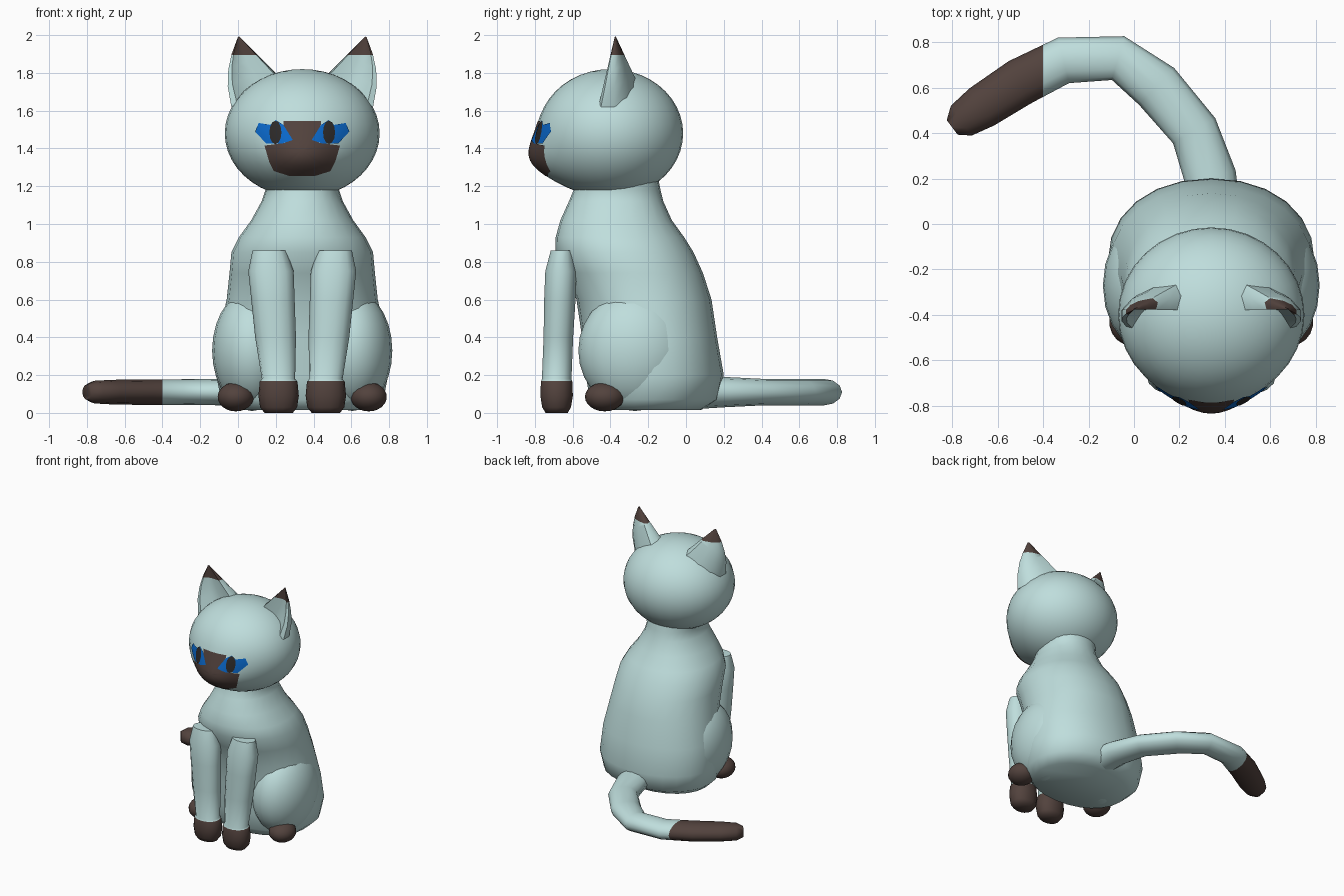
import bpy, bmesh, math
from mathutils import Vector

if "Cube" in bpy.data.objects:
    bpy.data.objects.remove(bpy.data.objects["Cube"])

CX = 0.34                      # the cat sits off-centre, its tail sweeps to -x


def material(name, rgb):
    m = bpy.data.materials.new(name)
    m.diffuse_color = (*rgb, 1)
    m.use_nodes = True
    m.node_tree.nodes["Principled BSDF"].inputs["Base Color"].default_value = m.diffuse_color
    return m


FUR = material("pale fur", (0.52, 0.73, 0.72))
BROWN = material("dark brown fur", (0.085, 0.055, 0.047))
BLUE = material("blue iris", (0.003, 0.14, 0.6))
BLACK = material("dark pupil", (0.026, 0.023, 0.022))


def finish(bm, name, mat, cut=None, angle=60):
    """Make the object; cut=(point, normal) paints the far side of a plane brown."""
    bmesh.ops.recalc_face_normals(bm, faces=bm.faces)
    if cut:
        co, no = Vector(cut[0]), Vector(cut[1])
        geom = bm.verts[:] + bm.edges[:] + bm.faces[:]
        bmesh.ops.bisect_plane(bm, geom=geom, plane_co=co, plane_no=no)
        for f in bm.faces:
            f.material_index = int((f.calc_center_median() - co).dot(no) > 0)
    me = bpy.data.meshes.new(name)
    bm.to_mesh(me)
    bm.free()
    me.materials.append(mat)
    if cut:
        me.materials.append(BROWN)
    ob = bpy.data.objects.new(name, me)
    bpy.context.collection.objects.link(ob)
    bpy.ops.object.select_all(action='DESELECT')
    ob.select_set(True)
    bpy.context.view_layer.objects.active = ob
    bpy.ops.object.shade_smooth_by_angle(angle=math.radians(angle))
    return ob


def loft(rings, name, mat, cut=None, angle=60):
    bm = bmesh.new()
    vs = [[bm.verts.new(p) for p in r] for r in rings]
    n = len(vs[0])
    for a, b in zip(vs, vs[1:]):
        for i in range(n):
            j = (i + 1) % n
            bm.faces.new((a[i], a[j], b[j], b[i]))
    bm.faces.new(vs[0][::-1])
    bm.faces.new(vs[-1])
    return finish(bm, name, mat, cut, angle)


def oval(cx, cy, z, rx, ry, n, power=2.0):
    pts = []
    for i in range(n):
        a = 2 * math.pi * i / n
        c, s = math.cos(a), math.sin(a)
        pts.append((cx + rx * math.copysign(abs(c) ** (2 / power), c),
                    cy + ry * math.copysign(abs(s) ** (2 / power), s), z))
    return pts


def ball(name, centre, radii, mat, u=18, v=12):
    bm = bmesh.new()
    bmesh.ops.create_uvsphere(bm, u_segments=u, v_segments=v, radius=1)
    for p in bm.verts:
        p.co = Vector(c + r * k for c, r, k in zip(centre, radii, p.co))
    return finish(bm, name, mat)


# Body: height, half width, front y, back y
profile = [(0.015, 0.37, -0.47, 0.08), (0.07, 0.43, -0.51, 0.17), (0.2, 0.455, -0.53, 0.20),
           (0.4, 0.445, -0.55, 0.165), (0.6, 0.40, -0.58, 0.135), (0.74, 0.385, -0.64, 0.09),
           (0.85, 0.375, -0.69, 0.04), (0.93, 0.335, -0.69, -0.01), (1.02, 0.27, -0.665, -0.075),
           (1.12, 0.215, -0.62, -0.12), (1.18, 0.195, -0.595, -0.135), (1.26, 0.22, -0.58, -0.15)]
loft([oval(CX, (f + b) / 2, z, w, (b - f) / 2, 24, 2.15) for z, w, f, b in profile], "body", FUR)

# Legs, haunches and paws, on both sides
leg = [(0.0, 0.075, 0.06), (0.03, 0.098, 0.078), (0.09, 0.107, 0.088), (0.165, 0.1, 0.085),
       (0.18, 0.088, 0.08), (0.4, 0.108, 0.08), (0.6, 0.115, 0.085), (0.75, 0.12, 0.085),
       (0.86, 0.09, 0.06)]
for side, s in (("left", -1), ("right", 1)):
    rings = []
    for z, rx, ry in leg:
        t = max(0, z - 0.17)
        rings.append(oval(CX + s * (0.125 + 0.07 * t), -0.685 + 0.04 * t, z, rx, ry, 14, 2.2))
    loft(rings, side + " front leg", FUR, ((0, 0, 0.17), (0, 0, -1)))
    ball(side + " haunch", (CX + s * 0.265, -0.27, 0.33), (0.212, 0.30, 0.32), FUR, 20, 14)
    ball(side + " hind paw", (CX + s * 0.352, -0.43, 0.085), (0.097, 0.105, 0.077), BROWN)

# Head: ellipsoid with a soft muzzle bulge at the front
HC, HR = Vector((CX, -0.40, 1.48)), Vector((0.41, 0.385, 0.34))


def muzzle(x, z):
    return 0.085 * math.exp(-((x - CX) / 0.22) ** 2 - ((z - 1.31) / 0.14) ** 2)


def face_y(x, z):
    d = math.sqrt(max(0, 1 - ((x - HC.x) / HR.x) ** 2 - ((z - HC.z) / HR.z) ** 2))
    return HC.y - (HR.y + muzzle(x, z)) * d


bm = bmesh.new()
bmesh.ops.create_uvsphere(bm, u_segments=32, v_segments=22, radius=1)
for v in bm.verts:
    k = v.co.copy()
    v.co = HC + k * HR
    if k.y < 0:
        v.co.y += muzzle(v.co.x, v.co.z) * k.y
finish(bm, "head", FUR)


def face_plate(name, outline, centre, lift, mat):
    """Thin painted patch: outline in x (from the middle line) and z, wrapped on the head."""
    fine = []
    for a, b in zip(outline, outline[1:] + outline[:1]):
        fine += [Vector(a).lerp(Vector(b), k / 3) for k in range(3)]
    bm = bmesh.new()

    def vert(p):
        x = CX + p.x
        return bm.verts.new((x, face_y(x, p.y) - lift, p.y))
    c = Vector(centre)
    rings = [[vert(c.lerp(p, k / 5)) for p in fine] for k in range(1, 6)]
    mid, n = vert(c), len(fine)
    for i in range(n):
        j = (i + 1) % n
        bm.faces.new((mid, rings[0][i], rings[0][j]))
        for a, b in zip(rings, rings[1:]):
            bm.faces.new((a[i], b[i], b[j], a[j]))
    ob = finish(bm, name, mat)
    if sum(p.normal.y for p in ob.data.polygons) > 0:
        ob.data.flip_normals()


half = [(0.07, 1.255), (0.15, 1.28), (0.175, 1.33), (0.2, 1.415), (0.09, 1.43), (0.1, 1.545)]
face_plate("face mask", half + [(-x, z) for x, z in half[::-1]], (0, 1.39), 0.003, BROWN)
eye = [(0.05, 1.445), (0.11, 1.425), (0.19, 1.425), (0.25, 1.49), (0.23, 1.535),
       (0.17, 1.525), (0.14, 1.55), (0.1, 1.525)]
pupil = [(0.142 + 0.032 * math.cos(a * math.pi / 6), 1.485 + 0.062 * math.sin(a * math.pi / 6))
         for a in range(12)]
for side, s in (("left", -1), ("right", 1)):
    face_plate(side + " eye", [(s * x, z) for x, z in eye], (s * 0.145, 1.48), 0.006, BLUE)
    face_plate(side + " pupil", [(s * x, z) for x, z in pupil], (s * 0.142, 1.485), 0.009, BLACK)

# Ears: crescent section tapering to a tip, hollow side to the front
crescent = [(0.375, -0.38), (0.32, -0.31), (0.24, -0.27), (0.14, -0.26), (0.11, -0.31),
            (0.12, -0.38), (0.21, -0.365), (0.28, -0.38), (0.345, -0.46), (0.375, -0.45)]
for side, s in (("left", -1), ("right", 1)):
    rings = []
    for t in (0, 0.3, 0.55, 0.78, 0.93, 1):
        ring = []
        for x, y in crescent:
            outer = (x - 0.11) / 0.265
            p = Vector((x, y, 1.77 - 0.15 * outer))
            p = p.lerp(Vector((0.34, -0.375, 2.0)), t * 0.95 if t < 1 else 0.97)
            p.x += 0.14 * t * (1 - t) * outer
            ring.append((CX + s * p.x, p.y, p.z))
        rings.append(ring)
    loft(rings, side + " ear", FUR, ((0, 0, 1.895), (0, 0, 1)), 50)

# Tail: flattened tube lying on the ground, brown at the end
path = [(0.35, 0.05, 0.12, 0.09), (0.335, 0.21, 0.115, 0.08), (0.265, 0.41, 0.108, 0.07),
        (0.10, 0.605, 0.112, 0.07), (-0.07, 0.73, 0.10, 0.07), (-0.31, 0.72, 0.103, 0.068),
        (-0.50, 0.625, 0.105, 0.068), (-0.67, 0.515, 0.098, 0.065), (-0.76, 0.455, 0.08, 0.06),
        (-0.80, 0.425, 0.04, 0.04)]
rings = []
for i, (x, y, r, h) in enumerate(path):
    a, b = path[max(0, i - 1)], path[min(len(path) - 1, i + 1)]
    d = Vector((b[0] - a[0], b[1] - a[1])).normalized()
    rings.append([(x - d.y * r * math.cos(q), y + d.x * r * math.cos(q), 0.11 + h * math.sin(q))
                  for q in (k * math.pi / 6 for k in range(12))])
loft(rings, "tail", FUR, ((-0.40, 0, 0), (-1, 0, 0)))
